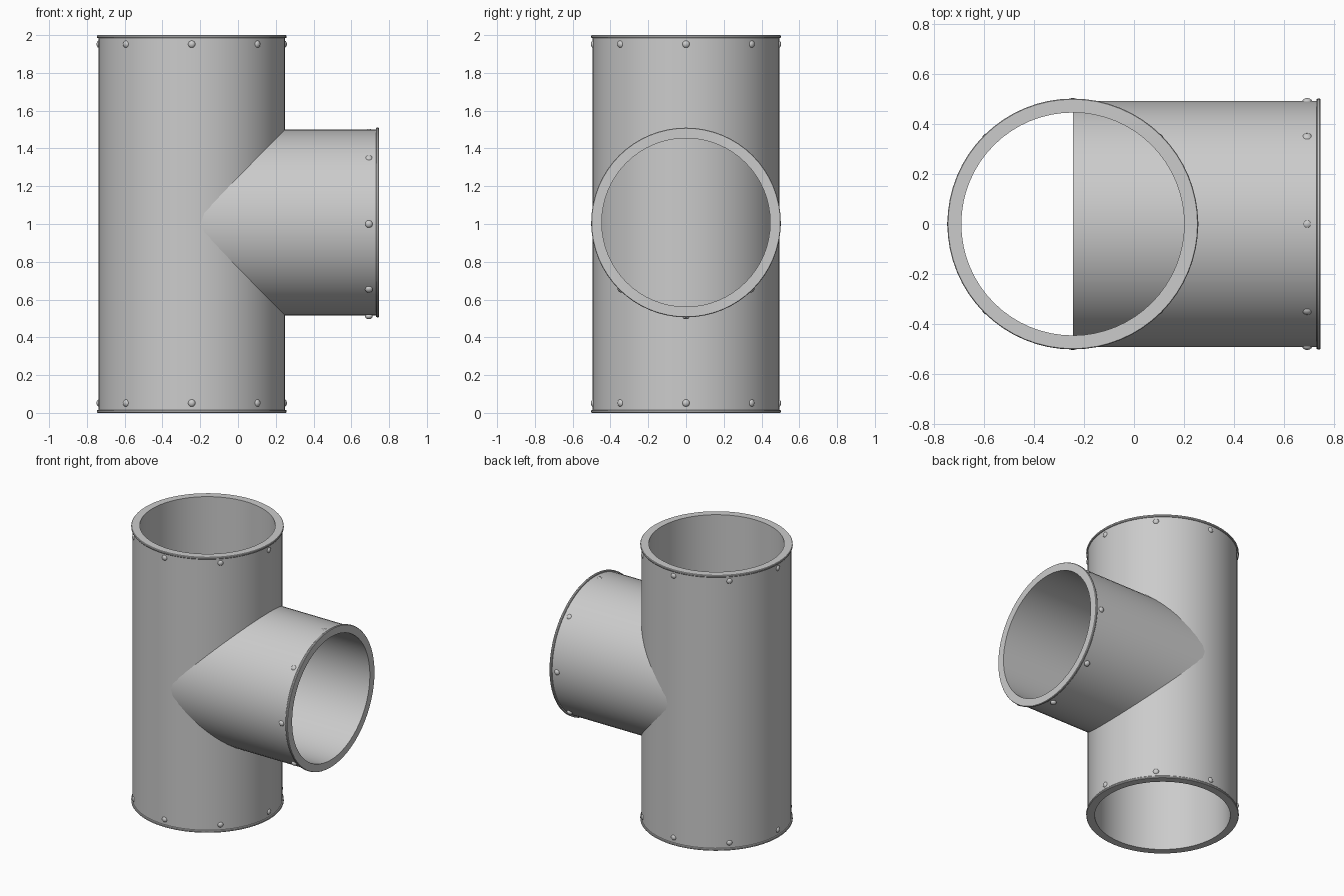
import bpy, bmesh
from math import pi, cos, sin, radians
from mathutils import Matrix, Vector

if "Cube" in bpy.data.objects:
    bpy.data.objects.remove(bpy.data.objects["Cube"])

SEG = 64
CX = -0.245          # axis of the upright pipe
BRANCH_Z = 1.008     # axis of the side pipe


def finish(name, bm, matrix):
    bmesh.ops.recalc_face_normals(bm, faces=bm.faces[:])
    mesh = bpy.data.meshes.new(name)
    bm.to_mesh(mesh)
    bm.free()
    mesh.transform(matrix)
    mesh.polygons.foreach_set("use_smooth", [True] * len(mesh.polygons))
    mesh.set_sharp_from_angle(angle=radians(30))
    obj = bpy.data.objects.new(name, mesh)
    bpy.context.collection.objects.link(obj)
    return obj


def revolve(name, profile, matrix):
    """Spin a closed (radius, height) profile around z."""
    bm = bmesh.new()
    rings = []
    for i in range(SEG):
        a = 2 * pi * i / SEG
        rings.append([bm.verts.new((r * cos(a), r * sin(a), z)) for r, z in profile])
    n = len(profile)
    for i in range(SEG):
        p, q = rings[i], rings[(i + 1) % SEG]
        for j in range(n):
            k = (j + 1) % n
            bm.faces.new((p[j], q[j], q[k], p[k]))
    return finish(name, bm, matrix)


def rivet_ring(name, radius, height, matrix):
    """Eight flattened domes around z."""
    bm = bmesh.new()
    for i in range(8):
        m = (Matrix.Rotation(i * pi / 4, 4, 'Z')
             @ Matrix.Translation((radius, 0, height))
             @ Matrix.Rotation(pi / 2, 4, 'Y')
             @ Matrix.Diagonal((0.02, 0.02, 0.015, 1)))
        bmesh.ops.create_uvsphere(bm, u_segments=16, v_segments=10, radius=1, matrix=m)
    return finish(name, bm, matrix)


def lip(z, d):
    """Outer points of a small rounded rim; d points out of the pipe end."""
    return [(0.499, z - 0.016 * d), (0.502, z - 0.012 * d),
            (0.502, z - 0.004 * d), (0.499, z)]


upright = Matrix.Translation((CX, 0, 0))
sideways = Matrix.Rotation(pi / 2, 4, 'Y')

# Upright pipe with a rim at both ends
main = [(0.446, 0)] + lip(0, -1)[::-1] + [(0.494, 0.016), (0.494, 1.984)]
main += lip(2, 1) + [(0.446, 2)]
revolve("main_pipe", main, upright)

# Side pipe, running from the main axis to its own rim
length = 0.747 - CX
branch = [(0.446, 0), (0.4915, 0), (0.4915, length - 0.016)]
branch += lip(length, 1) + [(0.446, length)]
revolve("branch_pipe", branch, Matrix.Translation((CX, 0, BRANCH_Z)) @ sideways)

# Rivets near each rim
rivet_ring("bottom_rivets", 0.489, 0.052, upright)
rivet_ring("top_rivets", 0.489, 1.952, upright)
rivet_ring("branch_rivets", 0.489, 0.693 - CX,
           Matrix.Translation((CX, 0, 1.0)) @ sideways)
